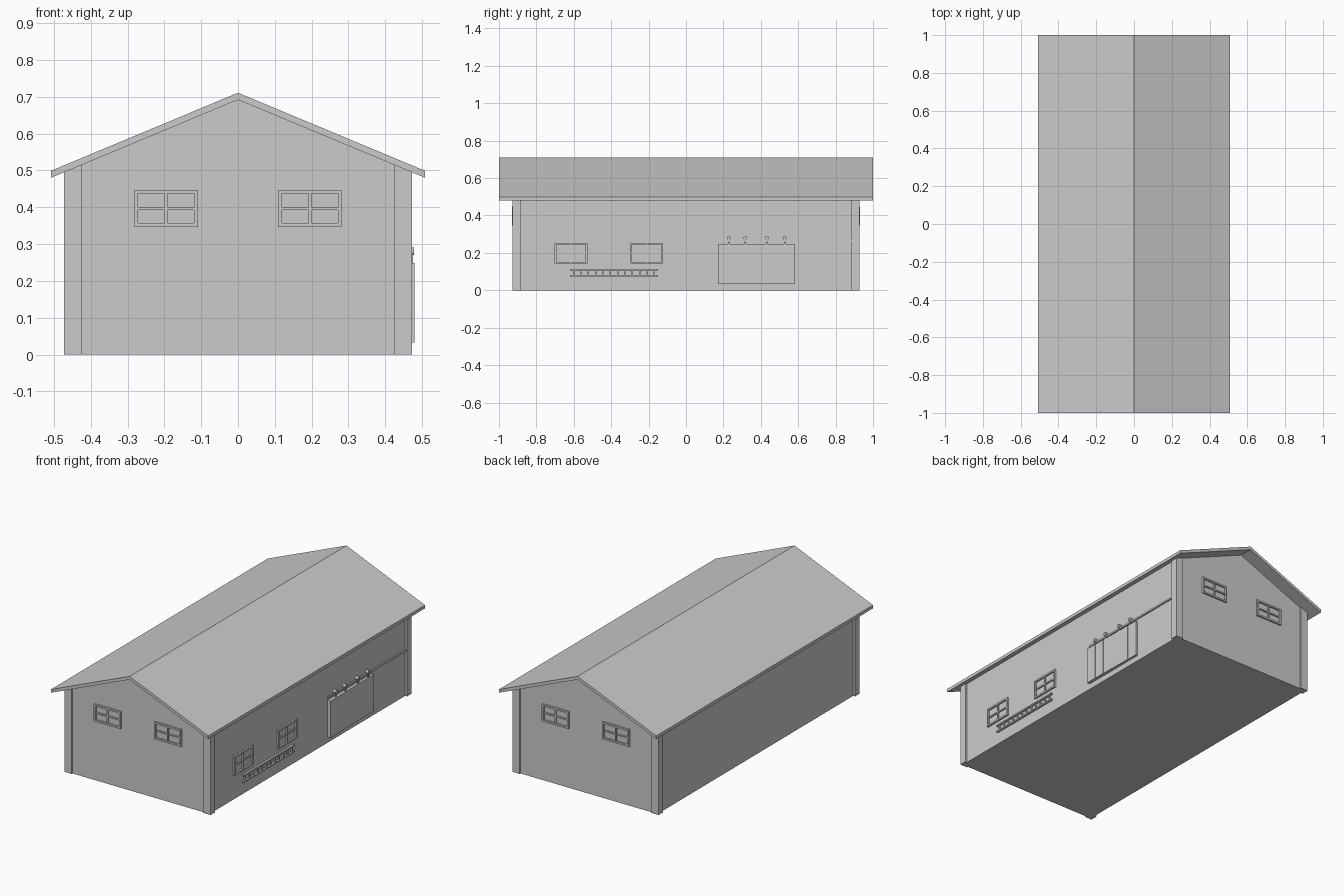
import bpy, bmesh, math
from mathutils import Matrix, Vector

if "Cube" in bpy.data.objects:
    bpy.data.objects.remove(bpy.data.objects["Cube"])

WX, WY = 0.46, 0.92  # wall faces


def finish(name, bm):
    bmesh.ops.recalc_face_normals(bm, faces=bm.faces)
    me = bpy.data.meshes.new(name)
    bm.to_mesh(me)
    bm.free()
    ob = bpy.data.objects.new(name, me)
    bpy.context.collection.objects.link(ob)
    return ob


def box(bm, x0, x1, y0, y1, z0, z1):
    size = Matrix.Diagonal((x1 - x0, y1 - y0, z1 - z0, 1))
    mid = Matrix.Translation(((x0 + x1) / 2, (y0 + y1) / 2, (z0 + z1) / 2))
    return bmesh.ops.create_cube(bm, size=1, matrix=mid @ size)["verts"]


def prism(name, profile, y0, y1):
    bm = bmesh.new()
    face = bm.faces.new([bm.verts.new((x, y0, z)) for x, z in profile])
    ext = bmesh.ops.extrude_face_region(bm, geom=[face])
    verts = [g for g in ext["geom"] if isinstance(g, bmesh.types.BMVert)]
    bmesh.ops.translate(bm, verts=verts, vec=(0, y1 - y0, 0))
    return finish(name, bm)


def under(x):
    """Height of the roof underside."""
    return 0.692 - 0.417 * abs(x)


# Walls with gables, and gabled roof slab
prism("walls", [(-WX, 0), (WX, 0), (WX, under(WX)), (0, under(0)), (-WX, under(WX))], -WY, WY)
prism("roof", [(-0.508, 0.48), (0, 0.692), (0.508, 0.48), (0.508, 0.499), (0, 0.711), (-0.508, 0.499)], -1, 1)

# Corner posts, tops cut to the roof slope
for sx in (-1, 1):
    for sy in (-1, 1):
        prism("corner_post", [(sx * 0.425, 0), (sx * 0.472, 0), (sx * 0.472, under(0.472)),
                              (sx * 0.425, under(0.425))], sy * 0.885, sy * 0.928)


def window(u, z, w, h, loc, angle):
    """Framed four-pane window, built facing -y then turned onto its wall."""
    bm = bmesh.new()
    t, m = 0.01, 0.004
    u0, u1, z0, z1 = u - w / 2, u + w / 2, z - h / 2, z + h / 2
    box(bm, u0, u0 + t, -0.01, 0.004, z0, z1)
    box(bm, u1 - t, u1, -0.01, 0.004, z0, z1)
    box(bm, u0 + t, u1 - t, -0.01, 0.004, z0, z0 + t)
    box(bm, u0 + t, u1 - t, -0.01, 0.004, z1 - t, z1)
    box(bm, u - m, u + m, -0.008, 0.004, z0 + t, z1 - t)
    box(bm, u0 + t, u1 - t, -0.007, 0.004, z - m, z + m)
    bm.transform(Matrix.Translation(loc) @ Matrix.Rotation(angle, 4, "Z"))
    finish("window", bm)


for s in (-1, 1):
    window(s * 0.195, 0.397, 0.172, 0.1, (0, -WY, 0), 0)
    window(s * 0.195, 0.397, 0.172, 0.1, (0, WY, 0), math.pi)
for y in (-0.615, -0.21):
    window(y, 0.198, 0.175, 0.112, (WX, 0, 0), math.pi / 2)

# Ladder hung flat on the right wall
bm = bmesh.new()
for z in (0.07, 0.107):
    box(bm, WX, WX + 0.012, -0.62, -0.15, z, z + 0.008)
for i in range(12):
    y = -0.6 + i * 0.43 / 11
    box(bm, WX + 0.002, WX + 0.01, y - 0.004, y + 0.004, 0.075, 0.11)
finish("ladder", bm)

# Sliding door of stepped planks
bm = bmesh.new()
step = 0.41 / 6
for i in range(6):
    box(bm, WX - 0.004, WX + 0.02 - 0.0012 * i, 0.17 + i * step, 0.17 + (i + 1) * step, 0.033, 0.248)
finish("sliding_door", bm)

# Rail for the door
bm = bmesh.new()
box(bm, WX, WX + 0.008, 0.17, 0.887, 0.262, 0.272)
finish("door_rail", bm)

# Hangers: strap and wheel
for y in (0.228, 0.317, 0.433, 0.527):
    bm = bmesh.new()
    box(bm, WX + 0.009, WX + 0.015, y - 0.004, y + 0.004, 0.24, 0.28)
    turn = Matrix.Translation((WX + 0.009, y, 0.28)) @ Matrix.Rotation(math.pi / 2, 4, "Y")
    bmesh.ops.create_cone(bm, cap_ends=True, segments=12, radius1=0.01, radius2=0.01,
                          depth=0.018, matrix=turn)
    finish("door_hanger", bm)
